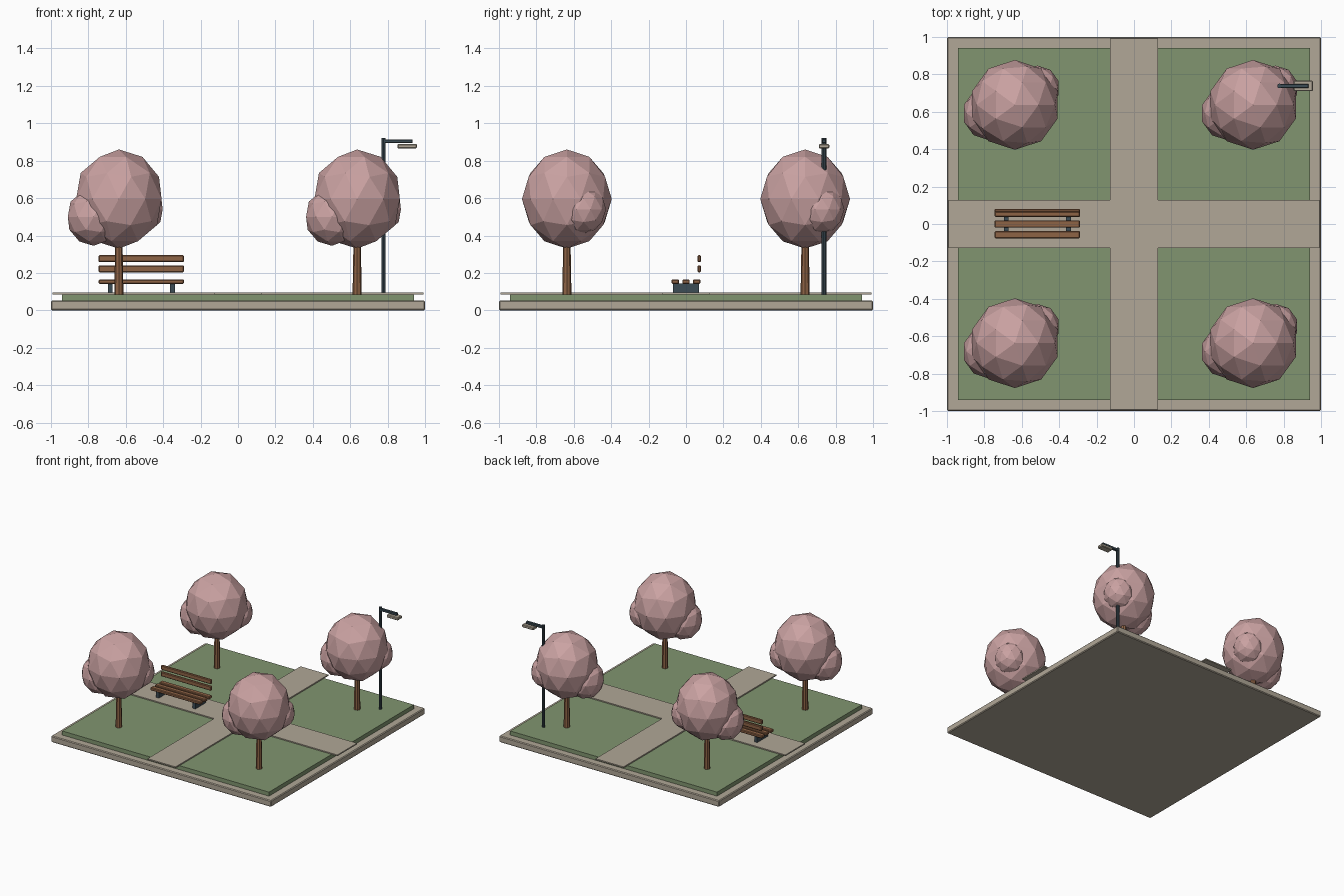
import bpy
import bmesh
from mathutils import Matrix, Vector

cube = bpy.data.objects.get("Cube")
if cube:
    bpy.data.objects.remove(cube, do_unlink=True)


def material(name, rgb):
    m = bpy.data.materials.new(name)
    m.use_nodes = True
    m.diffuse_color = (*rgb, 1)
    m.node_tree.nodes["Principled BSDF"].inputs["Base Color"].default_value = (*rgb, 1)
    return m


STONE = material("stone", (0.44, 0.39, 0.31))
GRASS = material("grass", (0.22, 0.30, 0.16))
WOOD = material("wood", (0.27, 0.125, 0.06))
METAL = material("dark metal", (0.045, 0.072, 0.09))
BLOSSOM = material("blossom", (0.59, 0.36, 0.36))


def finish(bm, name, mat):
    mesh = bpy.data.meshes.new(name)
    bm.to_mesh(mesh)
    bm.free()
    mesh.materials.append(mat)
    ob = bpy.data.objects.new(name, mesh)
    bpy.context.collection.objects.link(ob)
    return ob


def box(name, centre, size, mat, bevel=0):
    bm = bmesh.new()
    place = Matrix.Translation(centre) @ Matrix.Diagonal((*size, 1))
    bmesh.ops.create_cube(bm, size=1, matrix=place)
    ob = finish(bm, name, mat)
    if bevel:
        mod = ob.modifiers.new("chamfer", 'BEVEL')
        mod.width = bevel
        mod.segments = 1
    return ob


def post(name, x, y, z0, z1, r0, r1, sides, mat):
    bm = bmesh.new()
    bmesh.ops.create_cone(bm, cap_ends=True, segments=sides, radius1=r0, radius2=r1,
                          depth=z1 - z0, matrix=Matrix.Translation((x, y, (z0 + z1) / 2)))
    return finish(bm, name, mat)


def crown(name, x, y, lobes):
    bm = bmesh.new()
    for offset, r, rz in lobes:
        place = Matrix.Translation(Vector((x, y, 0)) + Vector(offset)) @ Matrix.Diagonal((r, r, rz, 1))
        bmesh.ops.create_icosphere(bm, subdivisions=2, radius=1, matrix=place)
    return finish(bm, name, BLOSSOM)


# Ground: stone slab, lawn and crossing paths
box("base_slab", (0, 0, 0.026), (2, 2, 0.052), STONE, 0.006)
box("lawn", (0, 0, 0.067), (1.88, 1.88, 0.036), GRASS)
box("path_across", (0, 0, 0.089), (1.985, 0.254, 0.01), STONE)
box("path_along", (0, 0, 0.09), (0.254, 1.985, 0.01), STONE)

# Trees: tapered trunk and a crown of three faceted lobes
LOBES = [((0, 0, 0.595), 0.24, 0.265),
         ((-0.135, -0.045, 0.5), 0.145, 0.155),
         ((0.12, 0.09, 0.54), 0.12, 0.13)]
for side, x in (("right", -0.637), ("left", 0.637)):
    for end, y in (("front", -0.637), ("back", 0.637)):
        post(f"trunk_{end}_{side}", x, y, 0.06, 0.4, 0.025, 0.019, 8, WOOD)
        crown(f"crown_{end}_{side}", x, y, LOBES)

# Bench: two legs, three seat slats and two back slats
BENCH_X = -0.517
for side, dx in (("right", -0.166), ("left", 0.166)):
    box(f"bench_leg_{side}", (BENCH_X + dx, 0, 0.115), (0.026, 0.14, 0.055), METAL)
for i in range(3):
    box(f"seat_slat_{i + 1}", (BENCH_X, 0.057 * (i - 1), 0.153), (0.456, 0.04, 0.024), WOOD, 0.005)
for i in range(2):
    box(f"back_slat_{i + 1}", (BENCH_X, 0.071, 0.222 + 0.054 * i), (0.456, 0.02, 0.037), WOOD, 0.005)

# Street lamp: pole, arm and lamp head
LAMP_Y = 0.738
post("lamp_pole", 0.778, LAMP_Y, 0.06, 0.922, 0.0125, 0.0125, 10, METAL)
box("lamp_arm", (0.852, LAMP_Y, 0.904), (0.163, 0.022, 0.02), METAL, 0.003)
box("lamp_head", (0.904, LAMP_Y, 0.878), (0.104, 0.056, 0.024), STONE, 0.005)
